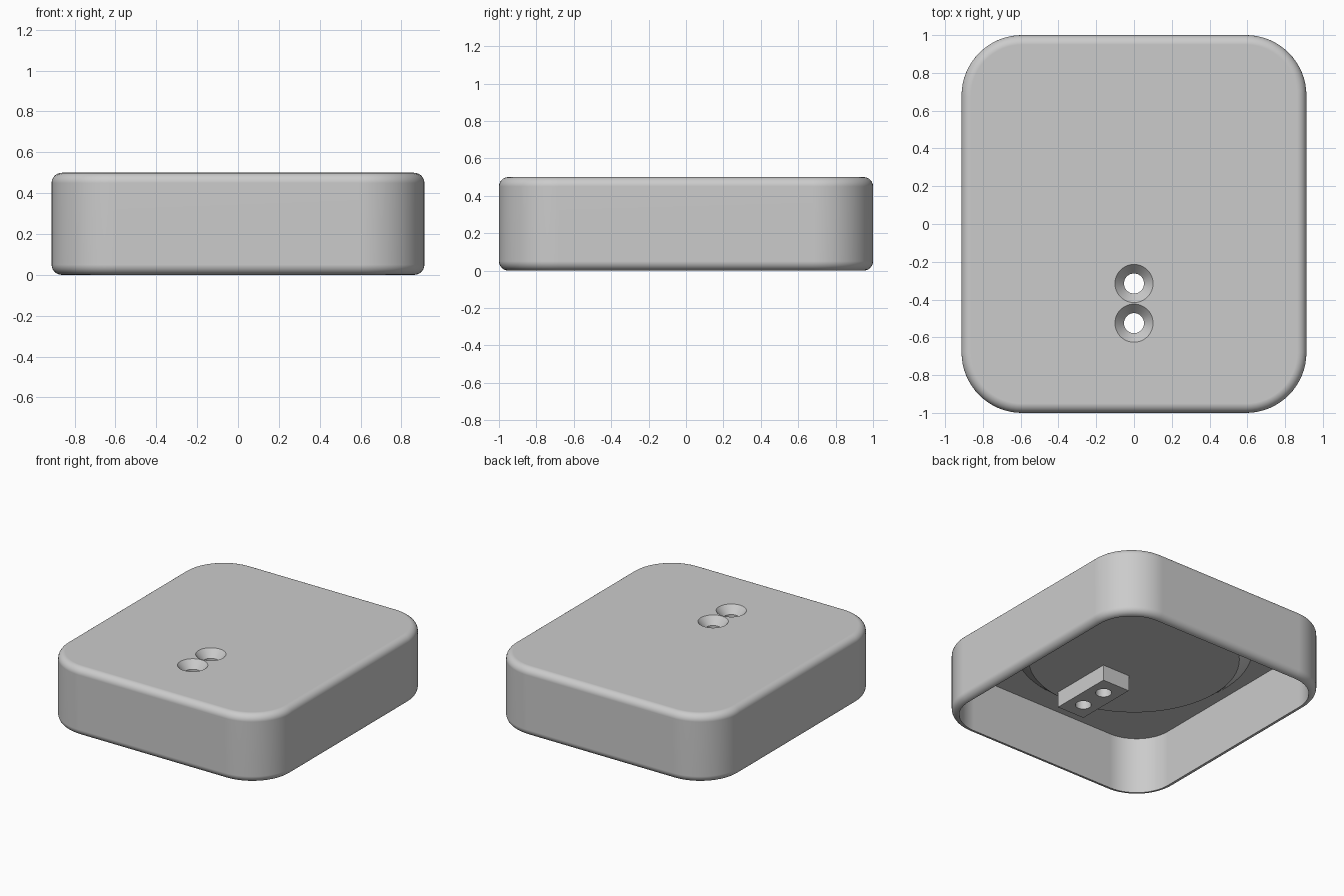
import bpy, bmesh
from math import sin, cos, pi, radians

HALF_X, HALF_Y, HEIGHT = 0.913, 1.0, 0.5
CORNER, FILLET, CEILING = 0.32, 0.05, 0.413
DISC_Z, BOSS_Z = 0.343, 0.228
HOLES_Y = (-0.315, -0.525)

cube = bpy.data.objects.get("Cube")
if cube:
    bpy.data.objects.remove(cube, do_unlink=True)

grey = bpy.data.materials.new("plain grey")
grey.use_nodes = True
grey.diffuse_color = (0.6, 0.6, 0.6, 1)
grey.node_tree.nodes["Principled BSDF"].inputs["Base Color"].default_value = (0.6, 0.6, 0.6, 1)


def rounded_ring(inset, z, steps=16):
    """Rounded rectangle outline, counter-clockwise from above."""
    r = CORNER - inset
    pts = []
    for quarter, (sx, sy) in enumerate(((1, 1), (-1, 1), (-1, -1), (1, -1))):
        for i in range(steps + 1):
            a = (quarter + i / steps) * pi / 2
            pts.append((sx * (HALF_X - CORNER) + r * cos(a),
                        sy * (HALF_Y - CORNER) + r * sin(a), z))
    return pts


def circle_ring(radius, z, y=0.0, steps=48):
    return [(radius * cos(2 * pi * i / steps), y + radius * sin(2 * pi * i / steps), z)
            for i in range(steps)]


def loft(name, rings):
    """Closed solid through a stack of rings, capped at both ends."""
    bm = bmesh.new()
    loops = [[bm.verts.new(p) for p in ring] for ring in rings]
    n = len(loops[0])
    for low, high in zip(loops, loops[1:]):
        for i in range(n):
            j = (i + 1) % n
            bm.faces.new((low[i], low[j], high[j], high[i]))
    bm.faces.new(loops[0][::-1])
    bm.faces.new(loops[-1])
    bmesh.ops.recalc_face_normals(bm, faces=bm.faces[:])
    mesh = bpy.data.meshes.new(name)
    bm.to_mesh(mesh)
    bm.free()
    mesh.materials.append(grey)
    obj = bpy.data.objects.new(name, mesh)
    bpy.context.collection.objects.link(obj)
    return obj


def combine(body, tool, operation):
    mod = body.modifiers.new(operation, 'BOOLEAN')
    mod.operation, mod.object, mod.solver = operation, tool, 'EXACT'
    bpy.context.view_layer.objects.active = body
    bpy.ops.object.modifier_apply(modifier=mod.name)
    bpy.data.objects.remove(tool, do_unlink=True)


# Hollow cover: ceiling, inner wall, rounded rim, outer wall, rounded top
angles = [i * pi / 12 for i in range(7)]
rings = [rounded_ring(FILLET, CEILING)]
rings += [rounded_ring(FILLET * (1 - sin(a)), FILLET * (1 - cos(a))) for a in angles]
rings += [rounded_ring(FILLET * (1 - cos(a)), HEIGHT - FILLET * (1 - sin(a))) for a in angles]
cover = loft("cover", rings)

# Tapered round pad under the ceiling
slope = (0.785 - 0.70) / (CEILING - DISC_Z)
pad = loft("ceiling_pad", [circle_ring(0.70, DISC_Z, steps=96),
                           circle_ring(0.70 + slope * (CEILING - DISC_Z), CEILING, steps=96),
                           circle_ring(0.785, CEILING + 0.03, steps=96)])
combine(cover, pad, 'UNION')

# Screw block hanging from the pad
block = loft("screw_block", [[(sx * 0.11, -0.42 + sy * 0.235, z)
                              for sx, sy in ((1, 1), (-1, 1), (-1, -1), (1, -1))]
                             for z in (BOSS_Z, CEILING - 0.02)])
combine(cover, block, 'UNION')

# Countersunk through holes
for y in HOLES_Y:
    cutter = loft("hole_cutter", [circle_ring(0.053, 0.1, y), circle_ring(0.053, HEIGHT - 0.055, y),
                                  circle_ring(0.101, HEIGHT, y), circle_ring(0.101, HEIGHT + 0.1, y)])
    combine(cover, cutter, 'DIFFERENCE')

# Smooth rounded edges, flat main faces
bpy.ops.object.select_all(action='DESELECT')
cover.select_set(True)
bpy.context.view_layer.objects.active = cover
bpy.ops.object.shade_smooth_by_angle(angle=radians(30))
weighted = cover.modifiers.new("Even Normals", 'WEIGHTED_NORMAL')
weighted.keep_sharp = True
